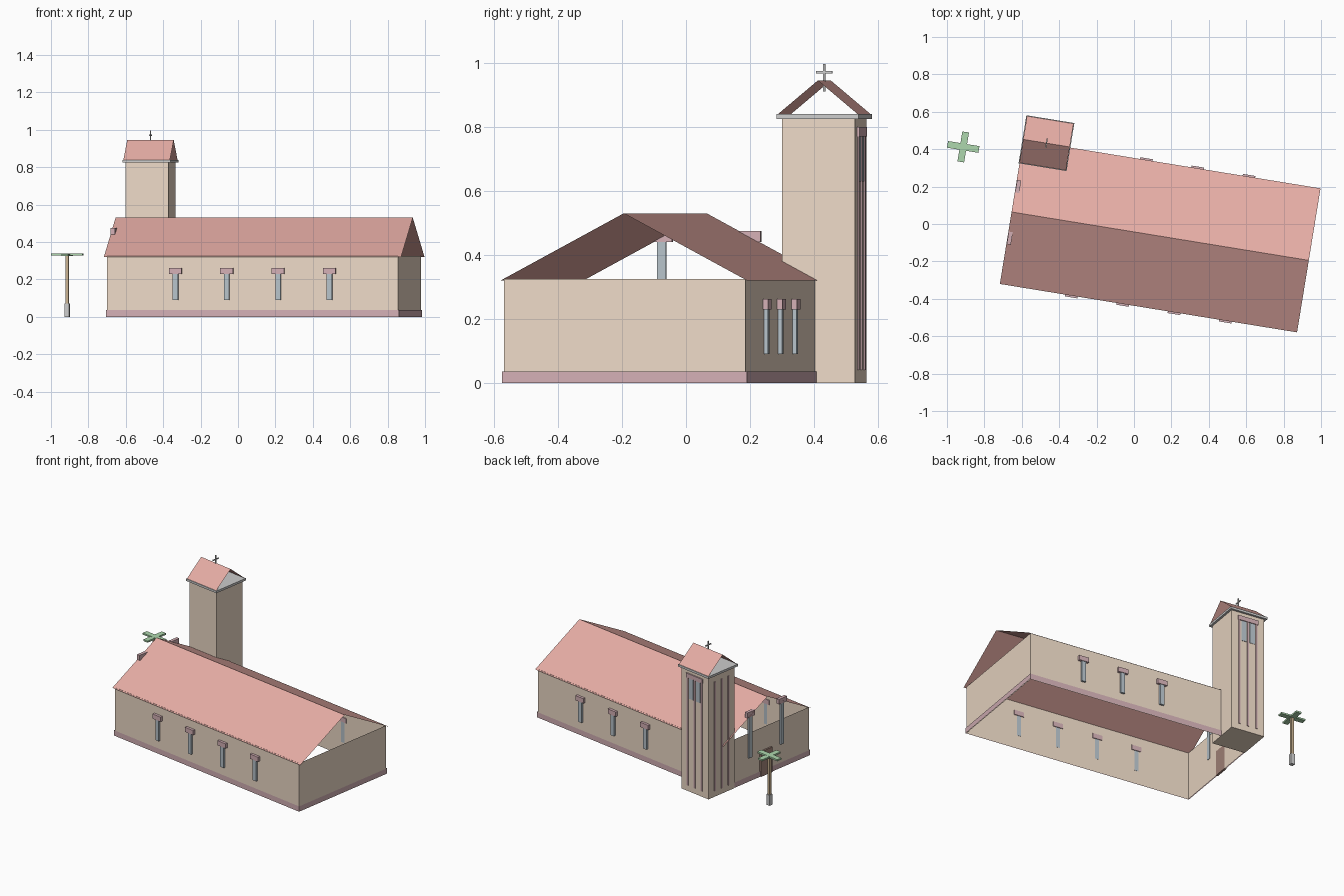
import bpy, bmesh, math
from mathutils import Matrix, Vector

if "Cube" in bpy.data.objects:
    bpy.data.objects.remove(bpy.data.objects["Cube"])

# Whole model is turned slightly about z; parts are laid out in a local u, v frame
PLACE = Matrix.Translation((0.14, -0.065, 0)) @ Matrix.Rotation(math.radians(-9.25), 4, 'Z')


def mat(name, r, g, b):
    m = bpy.data.materials.new(name)
    m.diffuse_color = (r, g, b, 1)
    m.use_nodes = True
    m.node_tree.nodes["Principled BSDF"].inputs["Base Color"].default_value = m.diffuse_color
    return m


WALL = mat("wall_tan", 0.85, 0.70, 0.57)
ROOF = mat("roof_red", 0.80, 0.42, 0.38)
TRIM = mat("trim_pink", 0.65, 0.43, 0.46)
GLASS = mat("glass_slate", 0.47, 0.54, 0.59)
WHITE = mat("white", 0.90, 0.90, 0.88)
LEAF = mat("leaf_green", 0.42, 0.68, 0.42)
TRUNK = mat("trunk_brown", 0.58, 0.44, 0.28)
DOOR = mat("door_brown", 0.38, 0.24, 0.20)


def finish(name, bm, material):
    me = bpy.data.meshes.new(name)
    bm.to_mesh(me)
    bm.free()
    me.materials.append(material)
    ob = bpy.data.objects.new(name, me)
    bpy.context.collection.objects.link(ob)
    ob.matrix_world = PLACE
    return ob


def box(name, u, v, z, material, is_open=False):
    """Box from (min, max) ranges; is_open drops the top and bottom."""
    bm = bmesh.new()
    bmesh.ops.create_cube(bm, size=1)
    size = Vector((u[1] - u[0], v[1] - v[0], z[1] - z[0]))
    mid = Vector((u[0] + u[1], v[0] + v[1], z[0] + z[1])) / 2
    for p in bm.verts:
        p.co = Vector(a * b for a, b in zip(p.co, size)) + mid
    if is_open:
        bm.normal_update()
        caps = [f for f in bm.faces if abs(f.normal.z) > 0.5]
        bmesh.ops.delete(bm, geom=caps, context='FACES_ONLY')
    return finish(name, bm, material)


def around(c, half):
    return (c - half, c + half)


def gable_roof(name, uc, vc, hu, hv, z0, z1):
    """Two thin slopes with open gable ends, ridge along u."""
    bm = bmesh.new()
    rows = [[bm.verts.new((uc + s * hu, vc + v, z)) for s in (-1, 1)]
            for v, z in ((-hv, z0), (0, z1), (hv, z0))]
    for a, b in zip(rows, rows[1:]):
        bm.faces.new((a[0], a[1], b[1], b[0]))
    return finish(name, bm, ROOF)


# Nave: open wall shell, plinth band and roof
HU, HV = 0.788, 0.3825
box("nave_walls", (-HU, HU), (-HV, HV), (0, 0.325), WALL, True)
box("plinth_band", (-HU - .005, HU + .005), (-HV - .005, HV + .005), (0, 0.036), TRIM, True)
gable_roof("nave_roof", 0, 0, 0.805, 0.39, 0.32, 0.53)

# Side windows with caps: four at the front, three at the back
for i in range(4):
    u = -0.417 + 0.278 * i
    for side, label in ((-1, "front"), (1, "back")):
        if side == 1 and i == 0:
            continue
        v = side * (HV + 0.006)
        box(f"{label}_window_{i}", around(u, 0.014), around(v, 0.007), (0.09, 0.235), GLASS)
        box(f"{label}_window_cap_{i}", around(u, 0.034), around(v, 0.011), (0.23, 0.262), TRIM)

# Entrance end: two tall windows and a door
for i, v in enumerate((-0.14, 0.14)):
    box(f"end_window_{i}", around(-HU - .004, 0.007), around(v, 0.014), (0.16, 0.445), GLASS)
    box(f"end_window_cap_{i}", around(-HU - .004, 0.011), around(v, 0.034), (0.44, 0.475), TRIM)
box("entrance_door", around(-HU - .004, 0.007), around(0, 0.05), (0, 0.17), DOOR)

# Bell tower
TU, TV, T = -0.68, 0.393, 0.1155
box("tower_body", around(TU, T), around(TV, T), (0, 0.826), WALL)
box("tower_cornice", around(TU, 0.13), around(TV, 0.13), (0.825, 0.84), WHITE)
gable_roof("tower_roof", TU, TV, 0.126, 0.126, 0.84, 0.945)

# Tower strips on the back and entrance faces, with belfry openings on the back
for i, d in enumerate((-0.06, 0, 0.06)):
    box(f"back_strip_{i}", around(TU + d, 0.006), around(TV + T, 0.005), (0.04, 0.78), TRIM)
    box(f"end_strip_{i}", around(TU - T, 0.005), around(TV + d, 0.006), (0.04, 0.78), TRIM)
for i, d in enumerate((-0.03, 0.03)):
    box(f"belfry_opening_{i}", around(TU + d, 0.017), around(TV + T, 0.003), (0.63, 0.775), GLASS)
box("belfry_cap", around(TU, 0.07), around(TV + T, 0.008), (0.77, 0.80), TRIM)

# Rooftop cross
box("cross_post", around(TU, 0.003), around(TV, 0.003), (0.91, 0.997), WHITE)
box("cross_bar", around(TU, 0.003), around(TV, 0.025), (0.967, 0.974), WHITE)

# Palm tree: painted foot, trunk and crossed leaves
pu, pv, _ = PLACE.inverted() @ Vector((-0.913, 0.412, 0))
box("palm_foot", around(pu, 0.013), around(pv, 0.013), (0, 0.072), WHITE)
box("palm_trunk", around(pu, 0.009), around(pv, 0.009), (0.07, 0.33), TRUNK)
box("palm_leaf_long", around(pu, 0.085), around(pv, 0.018), (0.327, 0.338), LEAF)
box("palm_leaf_cross", around(pu, 0.018), around(pv, 0.081), (0.326, 0.337), LEAF)
